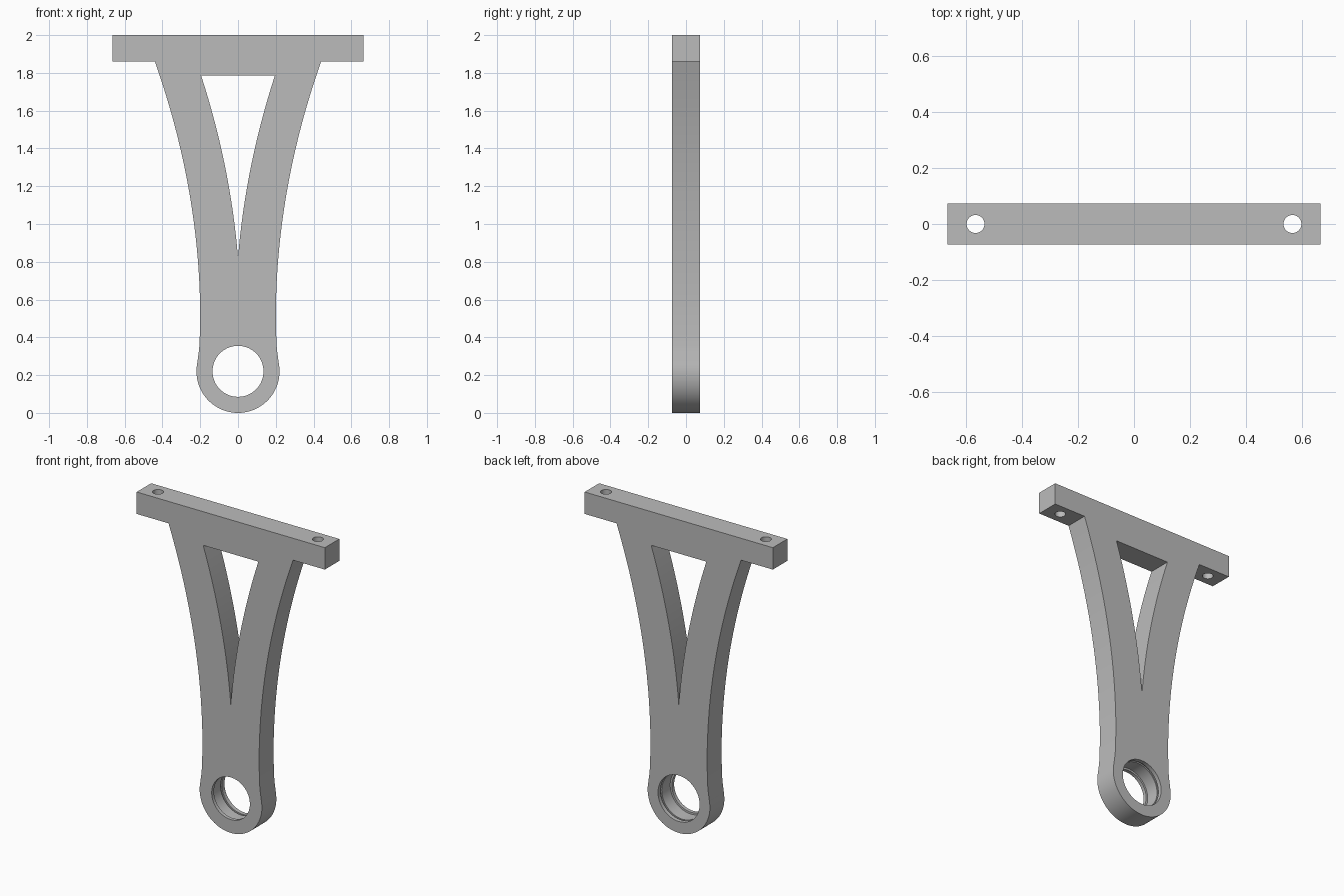
import bpy, bmesh
from math import sin, cos, pi, radians

cube = bpy.data.objects.get("Cube")
if cube:
    bpy.data.objects.remove(cube, do_unlink=True)

HALF = 0.073      # half thickness of the plate
EYE_Z = 0.22      # centre height of the bearing eye


def finish(bm, name):
    bmesh.ops.recalc_face_normals(bm, faces=bm.faces)
    mesh = bpy.data.meshes.new(name)
    bm.to_mesh(mesh)
    bm.free()
    obj = bpy.data.objects.new(name, mesh)
    bpy.context.collection.objects.link(obj)
    return obj


def prism(name, outline, half):
    """Extrude an x-z outline along y."""
    bm = bmesh.new()
    face = bm.faces.new([bm.verts.new((x, -half, z)) for x, z in outline])
    out = bmesh.ops.extrude_face_region(bm, geom=[face])
    verts = [v for v in out["geom"] if isinstance(v, bmesh.types.BMVert)]
    bmesh.ops.translate(bm, verts=verts, vec=(0, 2 * half, 0))
    return finish(bm, name)


def lathe_y(name, profile, steps=64):
    """Closed turned solid about the y axis through the eye."""
    bm = bmesh.new()
    rings = []
    for y, r in profile:
        rings.append([bm.verts.new((r * cos(2 * pi * i / steps), y,
                                    EYE_Z + r * sin(2 * pi * i / steps)))
                      for i in range(steps)])
    for a, b in zip(rings, rings[1:]):
        for i in range(steps):
            j = (i + 1) % steps
            bm.faces.new((a[i], a[j], b[j], b[i]))
    bm.faces.new(rings[0])
    bm.faces.new(rings[-1])
    return finish(bm, name)


def bow(x0, bend, z):
    """Gentle outward sweep of the arms."""
    return x0 + bend * (z - 0.5) ** 2


def mirrored(half):
    """Complete a right-hand outline with its reflection."""
    return half + [(-x, z) for x, z in reversed(half) if x > 0.0001]


# Outline: round eye, slight waist, swept arms, top bar
right = [(0.22 * sin(a), EYE_Z - 0.22 * cos(a))
         for a in (radians(100 * i / 25) for i in range(26))]
right += [(0.208, 0.32), (0.204, 0.36), (0.202, 0.42)]
right += [(bow(0.2, 0.1298, z), z) for z in (0.5 + 1.36 * i / 24 for i in range(25))]
right += [(0.665, 1.86), (0.665, 2.0)]
bracket = prism("bracket", mirrored(right), HALF)

# Curved triangular window between the arms
window = [(0.0, 0.82)] + [(bow(-0.0129, 0.1259, z), z)
                          for z in (0.82 + 0.965 * i / 20 for i in range(1, 21))]
cutters = [prism("window_cutter", mirrored(window), 0.2)]

# Stepped bearing bore with a retaining groove
cutters.append(lathe_y("bore_cutter", [
    (-0.2, 0.135), (-0.05, 0.135), (-0.05, 0.147), (0.035, 0.147),
    (0.035, 0.155), (0.047, 0.155), (0.047, 0.147), (0.2, 0.147)]))

# Bolt holes through the ends of the bar
for side in (-1, 1):
    bm = bmesh.new()
    bmesh.ops.create_cone(bm, cap_ends=True, segments=32, radius1=0.032,
                          radius2=0.032, depth=0.4)
    bmesh.ops.translate(bm, verts=bm.verts, vec=(side * 0.565, 0, 1.93))
    cutters.append(finish(bm, "bolt_cutter"))

# Cut the openings, then discard the cutters
for cutter in cutters:
    cutter.hide_render = True
    mod = bracket.modifiers.new("cut", 'BOOLEAN')
    mod.operation = 'DIFFERENCE'
    mod.solver = 'EXACT'
    mod.object = cutter
graph = bpy.context.evaluated_depsgraph_get()
result = bpy.data.meshes.new_from_object(bracket.evaluated_get(graph))
bracket.modifiers.clear()
bracket.data = result
for cutter in cutters:
    bpy.data.objects.remove(cutter, do_unlink=True)

# Plain grey metal
grey = bpy.data.materials.new("grey_metal")
grey.use_nodes = True
colour = (0.5, 0.5, 0.5, 1)
grey.diffuse_color = colour
grey.node_tree.nodes["Principled BSDF"].inputs["Base Color"].default_value = colour
bracket.data.materials.clear()
bracket.data.materials.append(grey)

# Smooth the curved walls and keep crisp edges
bpy.ops.object.select_all(action='DESELECT')
bracket.select_set(True)
bpy.context.view_layer.objects.active = bracket
bpy.ops.object.shade_smooth_by_angle(angle=radians(30))
